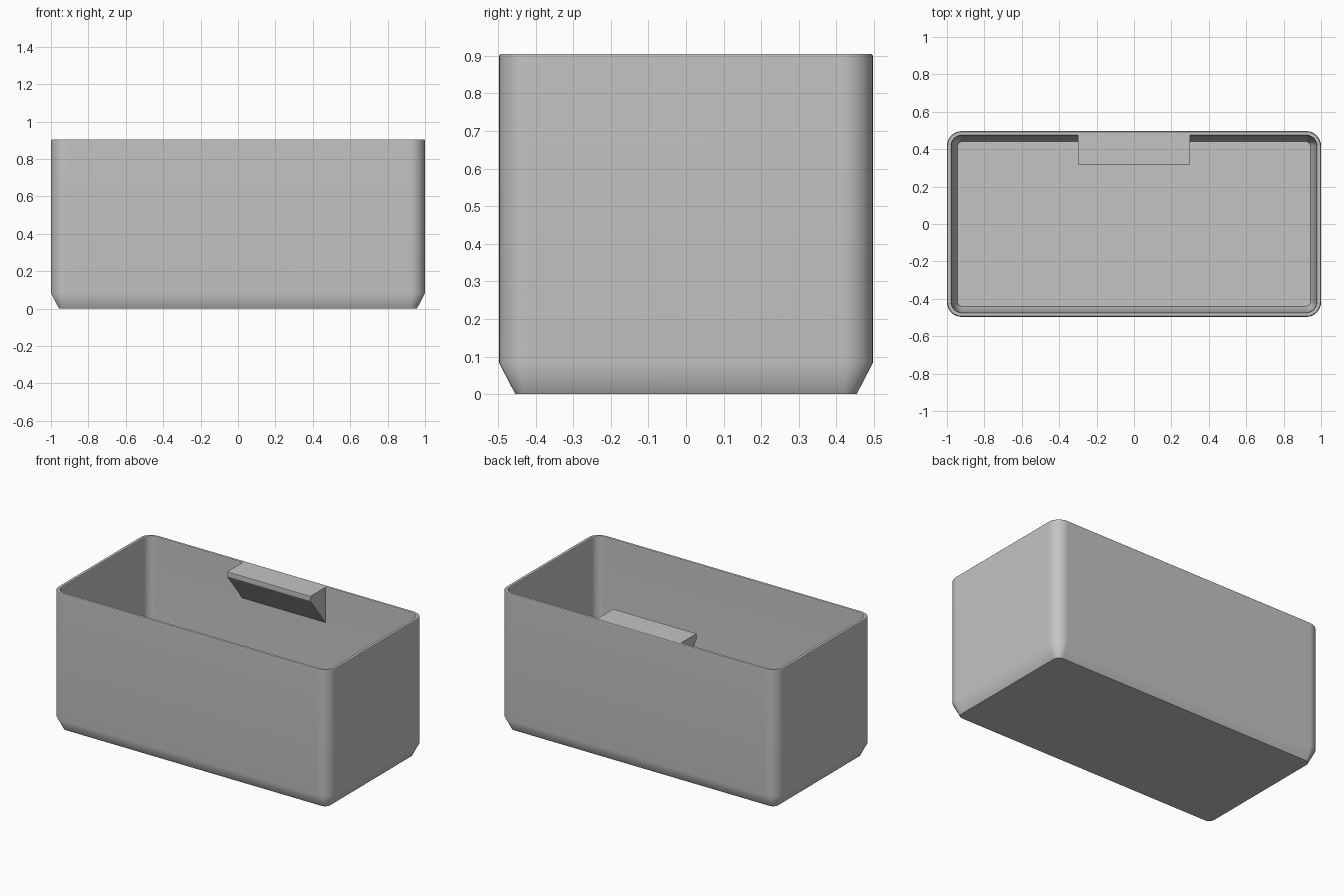
import bpy, bmesh, math

if "Cube" in bpy.data.objects:
    bpy.data.objects.remove(bpy.data.objects["Cube"], do_unlink=True)

HALF_X, HALF_Y, HEIGHT, RADIUS, WALL = 1.0, 0.497, 0.905, 0.08, 0.025

grey = bpy.data.materials.new("light grey plastic")
grey.use_nodes = True
colour = (0.55, 0.55, 0.55, 1)
grey.diffuse_color = colour
grey.node_tree.nodes["Principled BSDF"].inputs["Base Color"].default_value = colour


def finish(name, bm):
    bmesh.ops.recalc_face_normals(bm, faces=bm.faces)
    mesh = bpy.data.meshes.new(name)
    bm.to_mesh(mesh)
    bm.free()
    mesh.materials.append(grey)
    obj = bpy.data.objects.new(name, mesh)
    bpy.context.collection.objects.link(obj)
    bpy.ops.object.select_all(action="DESELECT")
    obj.select_set(True)
    bpy.context.view_layer.objects.active = obj
    bpy.ops.object.shade_smooth_by_angle(angle=math.radians(40))
    weighted = obj.modifiers.new("even shading", "WEIGHTED_NORMAL")
    weighted.keep_sharp = True
    return obj


def rounded_ring(bm, inset, z, steps=8):
    """Rounded rectangle of vertices, moved inwards by inset."""
    cx, cy, r = HALF_X - RADIUS, HALF_Y - RADIUS, RADIUS - inset
    ring = []
    for corner, (sx, sy) in enumerate([(1, 1), (-1, 1), (-1, -1), (1, -1)]):
        for i in range(steps + 1):
            a = (corner + i / steps) * math.pi / 2
            ring.append(bm.verts.new((sx * cx + r * math.cos(a),
                                      sy * cy + r * math.sin(a), z)))
    return ring


# Bin: outer wall, rim, inner wall and floor lofted as one shell
bm = bmesh.new()
profile = [(0.043, 0), (0, 0.083), (0, HEIGHT - 0.005), (0.004, HEIGHT),
           (WALL - 0.004, HEIGHT), (WALL, HEIGHT - 0.005),
           (WALL, 0.09), (0.057, WALL)]
rings = [rounded_ring(bm, inset, z) for inset, z in profile]
for low, high in zip(rings, rings[1:]):
    for i in range(len(low)):
        j = (i + 1) % len(low)
        bm.faces.new((low[i], low[j], high[j], high[i]))
bm.faces.new(rings[0])
bm.faces.new(rings[-1])
finish("bin_shell", bm)

# Grip: wedge shaped ledge inside the back wall, flush with the rim
bm = bmesh.new()
back, front = HALF_Y - WALL + 0.004, 0.317
section = [(back, HEIGHT), (front, HEIGHT), (front, HEIGHT - 0.033),
           (back, HEIGHT - 0.235)]
face = bm.faces.new([bm.verts.new((-0.3, y, z)) for y, z in section])
extruded = bmesh.ops.extrude_face_region(bm, geom=[face])["geom"]
bmesh.ops.translate(bm, vec=(0.6, 0, 0),
                    verts=[v for v in extruded if isinstance(v, bmesh.types.BMVert)])
front_edges = [e for e in bm.edges if all(v.co.y < front + 0.01 for v in e.verts)]
bmesh.ops.bevel(bm, geom=front_edges, offset=0.004, segments=2,
                profile=0.5, affect="EDGES")
finish("grip_ledge", bm)
